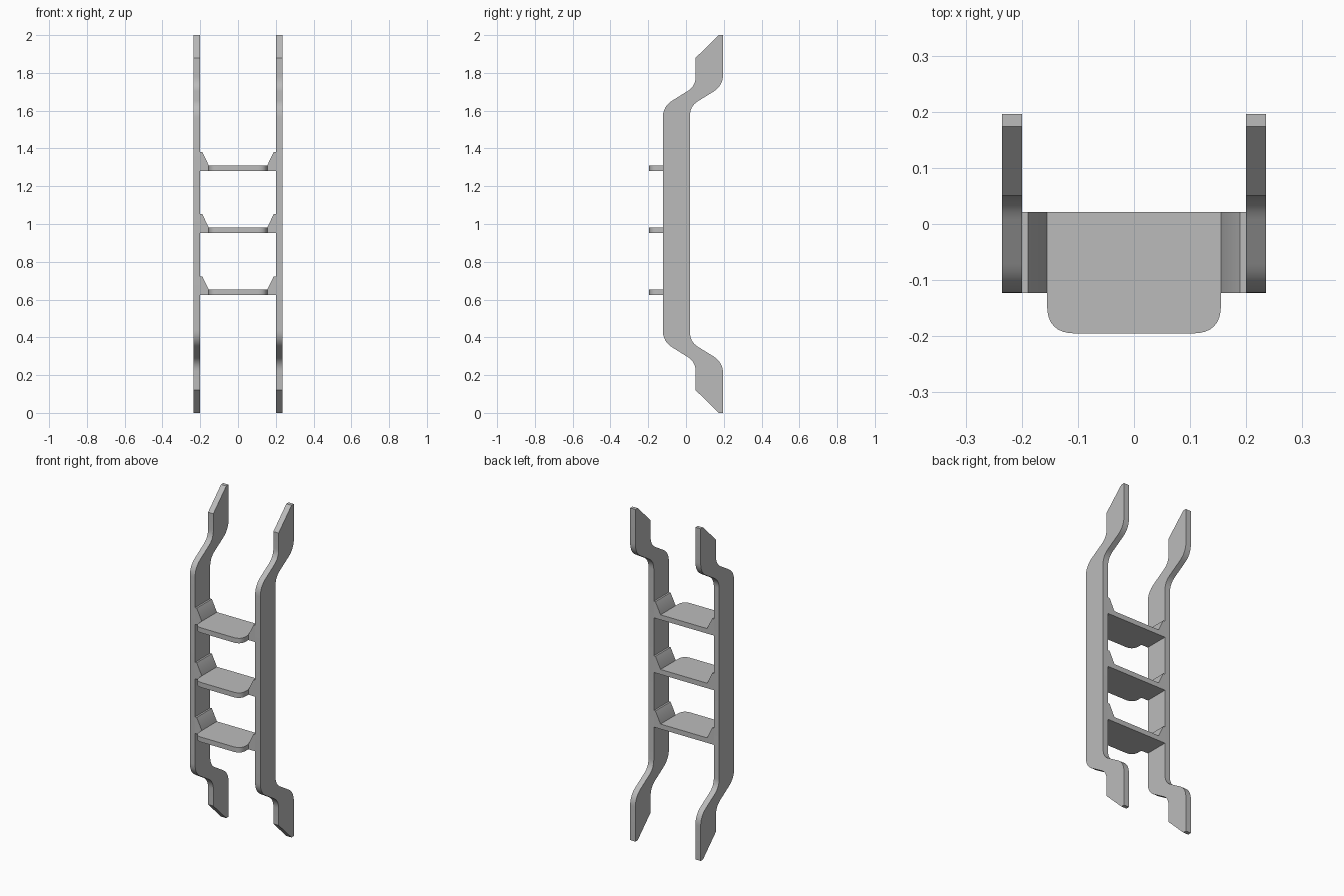
import bpy, bmesh, math
from mathutils import Vector

cube = bpy.data.objects.get("Cube")
if cube:
    bpy.data.objects.remove(cube, do_unlink=True)

# Single painted metal colour
grey = bpy.data.materials.new("light_grey_metal")
grey.use_nodes = True
colour = (0.5, 0.5, 0.5, 1)
grey.diffuse_color = colour
grey.node_tree.nodes["Principled BSDF"].inputs["Base Color"].default_value = colour


def rounded(corners, steps=8):
    """Outline from (u, v, cut) corners; cut is the length rounded off each side."""
    out = []
    for i, (u, v, cut) in enumerate(corners):
        p = Vector((u, v))
        if not cut:
            out.append(p)
            continue
        a = p + (Vector(corners[i - 1][:2]) - p).normalized() * cut
        b = p + (Vector(corners[(i + 1) % len(corners)][:2]) - p).normalized() * cut
        for k in range(steps + 1):
            t = k / steps
            out.append(a * (1 - t) ** 2 + p * (2 * t * (1 - t)) + b * t * t)
    return out


def prism(name, outline, axis, start, end):
    """Extrude a flat outline along an axis (0 = x, 1 = y, 2 = z)."""
    bm = bmesh.new()
    verts = []
    for p in outline:
        co = list(p)
        co.insert(axis, start)
        verts.append(bm.verts.new(co))
    face = bm.faces.new(verts)
    ext = bmesh.ops.extrude_face_region(bm, geom=[face])
    move = Vector((0, 0, 0))
    move[axis] = end - start
    bmesh.ops.translate(bm, vec=move, verts=[g for g in ext["geom"] if isinstance(g, bmesh.types.BMVert)])
    bmesh.ops.recalc_face_normals(bm, faces=bm.faces)
    mesh = bpy.data.meshes.new(name)
    bm.to_mesh(mesh)
    bm.free()
    mesh.materials.append(grey)
    obj = bpy.data.objects.new(name, mesh)
    bpy.context.collection.objects.link(obj)
    bpy.ops.object.select_all(action="DESELECT")
    obj.select_set(True)
    bpy.context.view_layer.objects.active = obj
    bpy.ops.object.shade_smooth_by_angle(angle=math.radians(30))
    return obj


RAIL_IN, RAIL_OUT = 0.2, 0.235
FRONT, BACK = -0.123, 0.021

# Upper half of the rail side profile (y, z), mirrored about mid height
upper = [(FRONT, 1.622, 0.06), (0.051, 1.73, 0.05), (0.051, 1.88, 0),
         (0.174, 2.0, 0), (0.196, 2.0, 0), (0.196, 1.732, 0.06), (BACK, 1.624, 0.05)]
lower = [(y, 2 - z, cut) for y, z, cut in reversed(upper)]
rail_outline = rounded(upper + lower)

for side, s in (("left", 1), ("right", -1)):
    prism(side + "_rail", rail_outline, 0, s * RAIL_IN, s * RAIL_OUT)

# Steps: rounded tread plate with a sloped bracket at each end
TREAD = 0.155
tread_outline = rounded([(-TREAD, BACK, 0), (-TREAD, -0.195, 0.05),
                         (TREAD, -0.195, 0.05), (TREAD, BACK, 0)])
for n in range(3):
    z = 0.623 + 0.329 * n
    prism(f"tread_{n + 1}", tread_outline, 2, z, z + 0.03)
    for side, s in (("left", 1), ("right", -1)):
        section = [(s * TREAD, z), (s * RAIL_IN, z), (s * RAIL_IN, z + 0.1),
                   (s * 0.189, z + 0.1), (s * TREAD, z + 0.03)]
        prism(f"{side}_bracket_{n + 1}", section, 1, FRONT, BACK)
